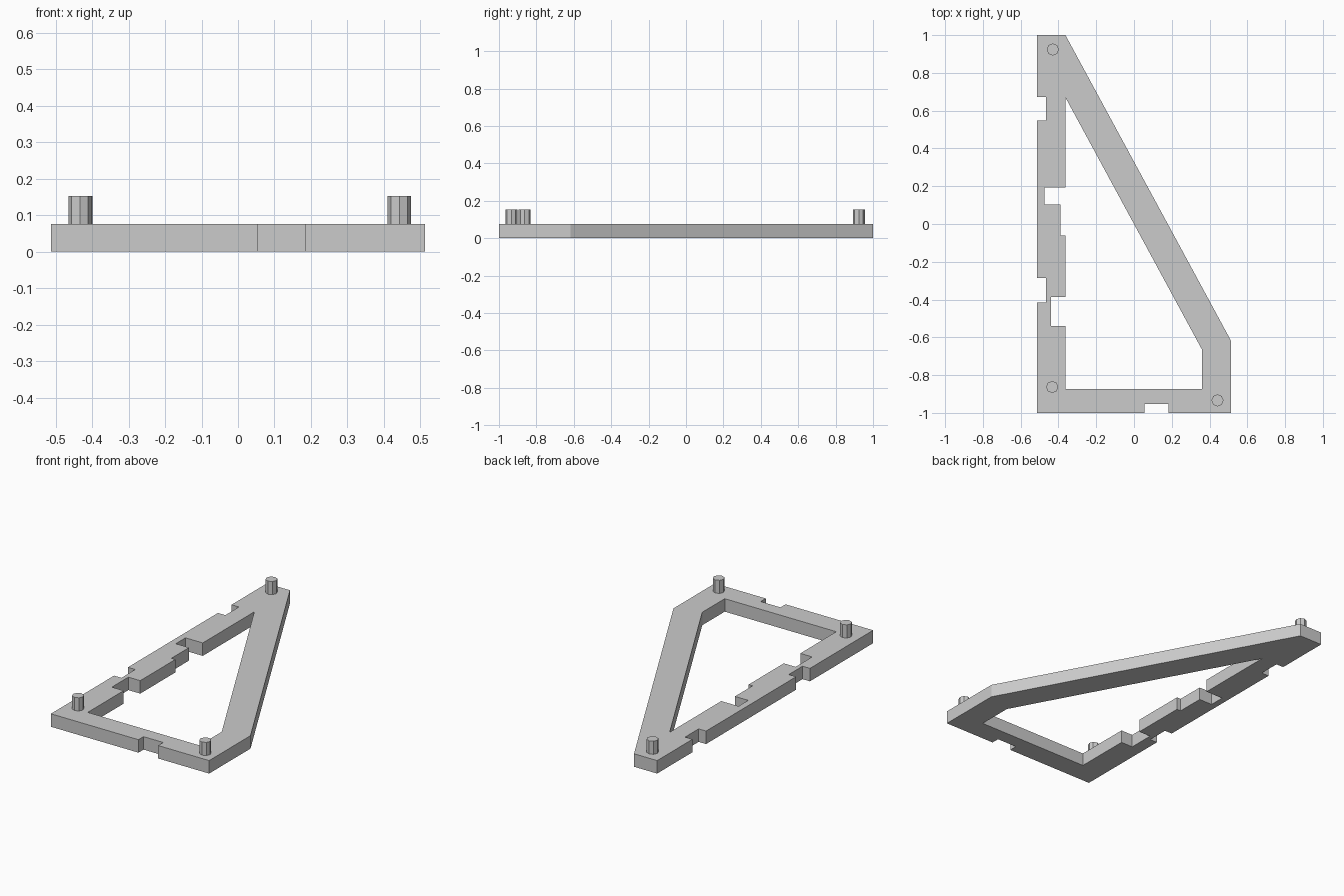
import bpy
import bmesh
from mathutils import Matrix, Vector

default_cube = bpy.data.objects.get("Cube")
if default_cube:
    bpy.data.objects.remove(default_cube, do_unlink=True)

THICKNESS = 0.076
PEG_TOP = 0.153
PEG_RADIUS = 0.032
LEFT, RIGHT = -0.513, 0.513
INNER_LEFT, INNER_RIGHT = -0.363, 0.36
FRONT, BACK = -1.0, 1.0
INNER_FRONT = -0.873

# Single plain material
grey = bpy.data.materials.new("plain grey")
grey.use_nodes = True
colour = (0.6, 0.6, 0.6, 1.0)
grey.diffuse_color = colour
grey.node_tree.nodes["Principled BSDF"].inputs["Base Color"].default_value = colour


def finish(bm, name):
    """Turn a bmesh into a flat-shaded, coloured object."""
    bmesh.ops.recalc_face_normals(bm, faces=bm.faces[:])
    mesh = bpy.data.meshes.new(name)
    bm.to_mesh(mesh)
    bm.free()
    mesh.materials.append(grey)
    obj = bpy.data.objects.new(name, mesh)
    bpy.context.collection.objects.link(obj)
    return obj


def side_notch(edge, floor, start, end):
    """Square notch in an edge that runs along y."""
    return [(edge, start), (floor, start), (floor, end), (edge, end)]


def add_loop(bm, points):
    """Closed loop of edges on the ground plane."""
    verts = [bm.verts.new((x, y, 0)) for x, y in points]
    return [bm.edges.new((a, b)) for a, b in zip(verts, verts[1:] + verts[:1])]


# Outer outline, with two notches on the long side and one at the front
outer = [(LEFT, BACK)]
outer += side_notch(LEFT, -0.465, 0.673, 0.547)
outer += side_notch(LEFT, -0.465, -0.287, -0.415)
outer += [(LEFT, FRONT)]
outer += [(y, x) for x, y in side_notch(FRONT, -0.953, 0.055, 0.183)]
outer += [(RIGHT, FRONT), (RIGHT, -0.617), (INNER_LEFT, BACK)]

# Inner opening, with a stepped notch and a plain one
inner = [(INNER_LEFT, 0.67)]
inner += side_notch(INNER_LEFT, -0.475, 0.192, 0.102)[:3]
inner += side_notch(INNER_LEFT, -0.389, 0.102, -0.062)[1:]
inner += side_notch(INNER_LEFT, -0.44, -0.387, -0.54)
inner += [(INNER_LEFT, INNER_FRONT), (INNER_RIGHT, INNER_FRONT), (INNER_RIGHT, -0.665)]

# Flat frame: fill between the two outlines, then extrude upward
bm = bmesh.new()
edges = add_loop(bm, outer) + add_loop(bm, inner)
bmesh.ops.triangle_fill(bm, edges=edges, use_beauty=True, normal=Vector((0, 0, 1)))
extruded = bmesh.ops.extrude_face_region(bm, geom=bm.faces[:], use_keep_orig=True)
top_verts = [g for g in extruded["geom"] if isinstance(g, bmesh.types.BMVert)]
bmesh.ops.translate(bm, verts=top_verts, vec=(0, 0, THICKNESS))
finish(bm, "frame")

# Locating pegs at the three corners
pegs = {
    "back_peg": (-0.43, 0.924),
    "front_right_peg": (-0.433, -0.863),
    "front_left_peg": (0.442, -0.934),
}
for name, (x, y) in pegs.items():
    base = THICKNESS - 0.01
    bm = bmesh.new()
    bmesh.ops.create_cone(
        bm, cap_ends=True, segments=8,
        radius1=PEG_RADIUS, radius2=PEG_RADIUS, depth=PEG_TOP - base,
        matrix=Matrix.Translation((x, y, (PEG_TOP + base) / 2)),
    )
    finish(bm, name)
